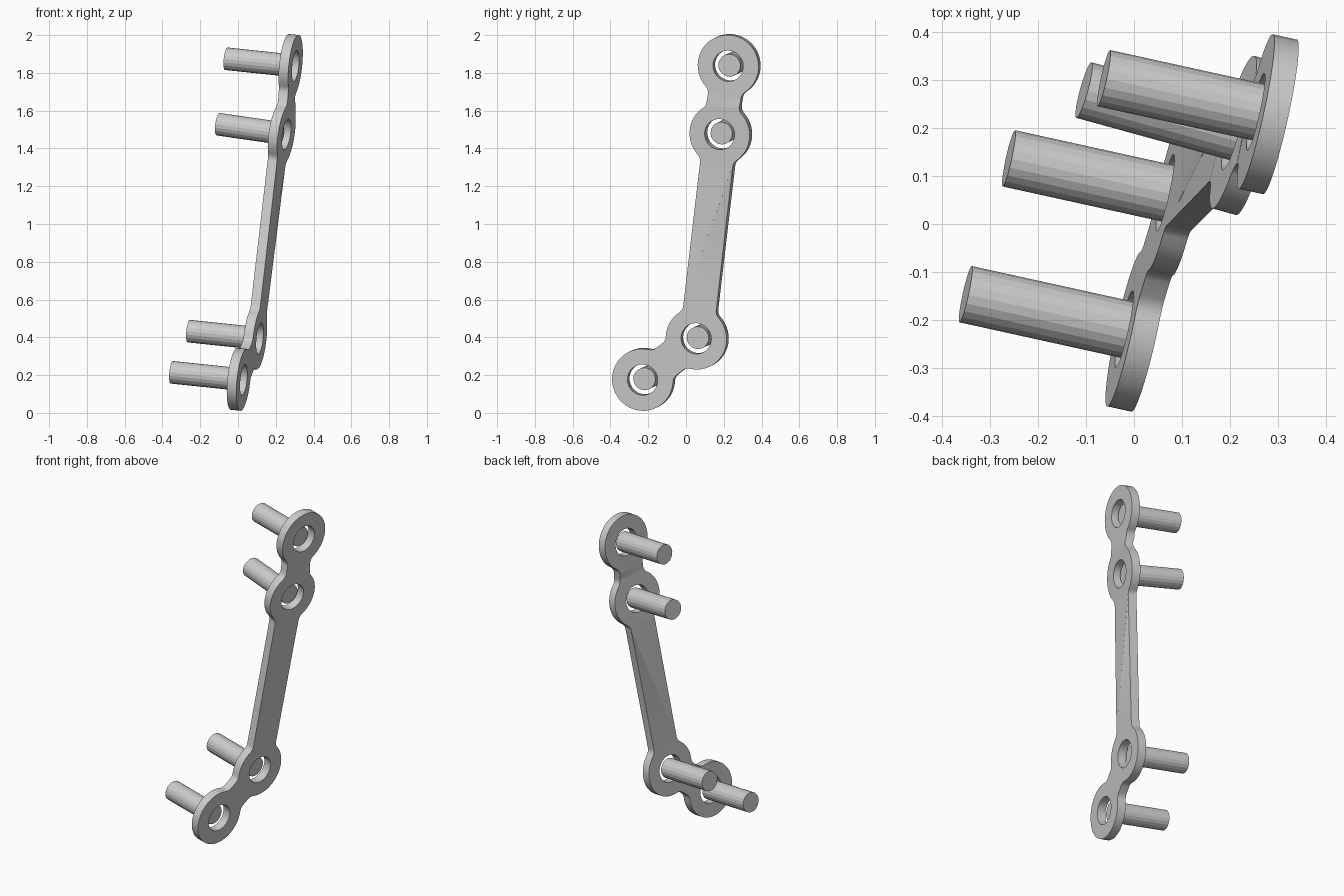
import bpy, bmesh, math
from mathutils import Vector, Matrix

if "Cube" in bpy.data.objects:
    bpy.data.objects.remove(bpy.data.objects["Cube"], do_unlink=True)

# Main dimensions
RING, HOLE, PIN = 0.165, 0.082, 0.06
HALF_WIDTH, FILLET, THICK = 0.09, 0.05, 0.052
PIN_START, PIN_END = 0.045, 0.392

# Outer-face centres of the four rings, bottom to top
centres = [Vector(p) for p in ((0.03, -0.23, 0.175), (0.12, 0.053, 0.393),
                               (0.27, 0.176, 1.474), (0.318, 0.22, 1.835))]
normal = Vector((1, -0.22, -0.105)).normalized()
tilted = Vector((1, -0.275, -0.145)).normalized()   # third ring leans a little more
normals = [normal, normal, tilted, normal]

# Plate plane: u runs roughly along y, v roughly along z
u = (Vector((0, 1, 0)) - normal * normal.y).normalized()
v = normal.cross(u)
frame = Matrix((u, v, normal)).transposed().to_4x4()
frame.translation = centres[0] - normal * THICK / 2
flat = [Vector(((c - centres[0]).dot(u), (c - centres[0]).dot(v))) for c in centres]

# Where a fillet touches ring and bar
reach = math.sqrt((RING + FILLET) ** 2 - (HALF_WIDTH + FILLET) ** 2)
contact = math.asin(reach / (RING + FILLET))
spread = math.pi / 2 - contact


def arc(centre, radius, start, end, steps):
    return [centre + radius * Vector((math.cos(a), math.sin(a)))
            for a in (start + (end - start) * i / steps for i in range(steps + 1))]


def heading(a, b):
    d = b - a
    return math.atan2(d.y, d.x)


def neck(a, b):
    """Right-hand edge of the bar from ring a to ring b, with fillets."""
    along = (b - a).normalized()
    right = Vector((along.y, -along.x))
    length = (b - a).length
    side = []
    for i in range(1, 7):
        t = contact * (1 - i / 6)
        side.append((reach - FILLET * math.sin(t),
                     HALF_WIDTH + FILLET * (1 - math.cos(t))))
    side += [(length - s, w) for s, w in reversed(side)]
    return [a + along * s + right * w for s, w in side]


# Outline walks up one side of the chain and back down the other
outline = []
walk = [0, 1, 2, 3, 2, 1]
for k, i in enumerate(walk):
    here, before, after = flat[i], flat[walk[k - 1]], flat[walk[(k + 1) % len(walk)]]
    start = heading(here, before) + spread
    end = heading(here, after) - spread
    while end <= start:
        end += 2 * math.pi
    steps = max(3, round((end - start) / math.radians(7.5)))
    outline += arc(here, RING, start, end, steps) + neck(here, after)

loops = [outline] + [arc(c, HOLE, 0, 2 * math.pi, 40)[:-1] for c in flat]

# Filled and extruded plate profile
profile = bpy.data.curves.new("plate_profile", "CURVE")
profile.dimensions = "2D"
profile.fill_mode = "BOTH"
profile.extrude = THICK / 2
for points in loops:
    spline = profile.splines.new("POLY")
    spline.points.add(len(points) - 1)
    spline.use_cyclic_u = True
    for point, p in zip(spline.points, points):
        point.co = (p.x, p.y, 0, 1)
helper = bpy.data.objects.new("plate_profile", profile)
bpy.context.collection.objects.link(helper)
graph = bpy.context.evaluated_depsgraph_get()
mesh = bpy.data.meshes.new_from_object(helper.evaluated_get(graph))
bpy.data.objects.remove(helper, do_unlink=True)
mesh.name = "ring_plate"

# Place the plate and lean the third ring
bm = bmesh.new()
bm.from_mesh(mesh)
bmesh.ops.remove_doubles(bm, verts=bm.verts, dist=0.0001)
lean = normal.rotation_difference(tilted)
pivot = frame @ flat[2].to_3d()
for vert in bm.verts:
    near = (vert.co.xy - flat[2]).length < 0.193
    vert.co = frame @ vert.co
    if near:
        vert.co = pivot + lean @ (vert.co - pivot)
bmesh.ops.recalc_face_normals(bm, faces=bm.faces)
bm.to_mesh(mesh)
bm.free()
plate = bpy.data.objects.new("ring_plate", mesh)
bpy.context.collection.objects.link(plate)
bpy.context.view_layer.objects.active = plate
plate.select_set(True)
bpy.ops.object.shade_smooth_by_angle(angle=math.radians(30))

# One loose pin behind each ring
names = ["bottom_pin", "lower_pin", "upper_pin", "top_pin"]
for name, centre, axis in zip(names, centres, normals):
    bpy.ops.mesh.primitive_cylinder_add(
        vertices=20, radius=PIN, depth=PIN_END - PIN_START,
        location=centre - axis * (PIN_START + PIN_END) / 2,
        rotation=axis.to_track_quat("Z", "Y").to_euler())
    bpy.context.object.name = name
